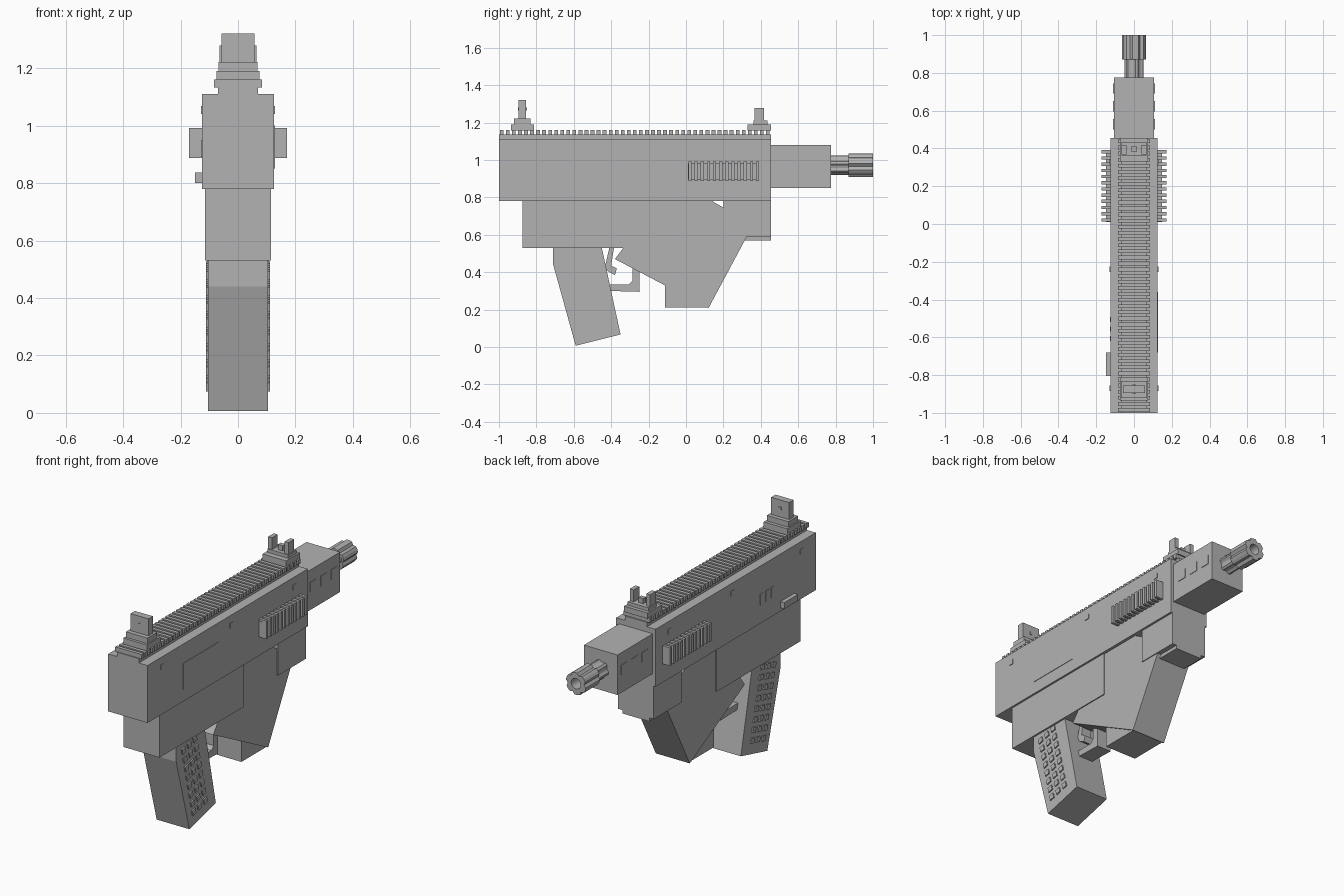
import bpy, bmesh, math

grey = bpy.data.materials.new("grey")
grey.diffuse_color = (0.45, 0.45, 0.45, 1)


def finish(name, bm):
    bmesh.ops.recalc_face_normals(bm, faces=bm.faces)
    me = bpy.data.meshes.new(name)
    bm.to_mesh(me)
    bm.free()
    me.materials.append(grey)
    ob = bpy.data.objects.new(name, me)
    bpy.context.collection.objects.link(ob)
    return ob


def add_prism(bm, pts, x0, x1):
    """Extrude a (y, z) outline from x0 to x1."""
    a = [bm.verts.new((x0, y, z)) for y, z in pts]
    b = [bm.verts.new((x1, y, z)) for y, z in pts]
    bm.faces.new(a)
    bm.faces.new(b[::-1])
    n = len(pts)
    for i in range(n):
        bm.faces.new((a[i], b[i], b[(i + 1) % n], a[(i + 1) % n]))


def add_box(bm, x0, x1, y0, y1, z0, z1):
    add_prism(bm, [(y0, z0), (y1, z0), (y1, z1), (y0, z1)], x0, x1)


def boxes(name, items):
    bm = bmesh.new()
    for it in items:
        add_box(bm, *it)
    return finish(name, bm)


def prism(name, pts, hx):
    bm = bmesh.new()
    add_prism(bm, pts, -hx, hx)
    return finish(name, bm)


def both(x0, x1, *rest):
    """The same box on the right and left sides."""
    return [(x0, x1, *rest), (-x1, -x0, *rest)]


# Main bodies
boxes("upper_body", [(-0.125, 0.125, -1, 0.455, 0.78, 1.11)])
boxes("lower_body", [(-0.114, 0.114, -0.875, -0.115, 0.53, 0.78)])
boxes("front_shroud", [(-0.107, 0.107, 0.455, 0.775, 0.85, 1.08)])
boxes("front_block", [(-0.113, 0.113, 0.2, 0.455, 0.59, 0.78),
                      (-0.085, 0.085, 0.31, 0.455, 0.57, 0.59)])

# Angled housing with the box beneath it
prism("angled_housing", [(-0.335, 0.53), (-0.38, 0.47), (0.12, 0.207), (0.325, 0.59),
                         (0.2, 0.59), (0.2, 0.745), (0.14, 0.78), (-0.115, 0.78),
                         (-0.115, 0.53)], 0.108)
boxes("housing_box", [(-0.1, 0.1, -0.112, 0.12, 0.21, 0.6)])

# Handle with rows of raised studs
prism("handle", [(-0.71, 0.53), (-0.71, 0.44), (-0.59, 0.007), (-0.35, 0.067),
                 (-0.45, 0.53)], 0.104)
bm = bmesh.new()
ca, sa = math.cos(0.245), math.sin(0.245)
for r in range(8):
    for c in range(3):
        y = -0.647 + 0.0515 * c + 0.0133 * r
        z = 0.482 + 0.0135 * c - 0.0555 * r
        pts = [(y + u * ca - v * sa, z + u * sa + v * ca)
               for u, v in ((-.015, -.015), (.015, -.015), (.015, .015), (-.015, .015))]
        add_prism(bm, pts, 0.104, 0.111)
        add_prism(bm, pts, -0.111, -0.104)
finish("handle_studs", bm)

# Trigger and its guard
prism("trigger", [(-0.41, 0.53), (-0.435, 0.42), (-0.41, 0.40), (-0.38, 0.385),
                  (-0.37, 0.42), (-0.40, 0.435), (-0.385, 0.53)], 0.03)
prism("trigger_guard", [(-0.42, 0.335), (-0.42, 0.30), (-0.248, 0.295), (-0.248, 0.43),
                        (-0.285, 0.43), (-0.285, 0.355), (-0.305, 0.335)], 0.045)

# Top rail with teeth
boxes("rail_base", [(-0.07, 0.07, -1, 0.455, 1.11, 1.135)])
n = 45
pitch = 1.455 / n
boxes("rail_teeth", [(-0.084, 0.084, -0.995 + i * pitch, -0.975 + i * pitch, 1.133, 1.16)
                     for i in range(n)])

# Sights
boxes("rear_sight", [(-0.075, 0.075, -0.935, -0.813, 1.157, 1.19),
                     (-0.068, 0.068, -0.92, -0.832, 1.19, 1.222),
                     (-0.057, 0.057, -0.895, -0.855, 1.222, 1.32),
                     (-0.008, 0.008, -0.899, -0.851, 1.265, 1.28)])
boxes("front_sight", [(-0.075, 0.075, 0.33, 0.455, 1.157, 1.19),
                      (-0.066, 0.066, 0.362, 0.435, 1.19, 1.21),
                      (-0.015, 0.015, 0.385, 0.41, 1.21, 1.24)]
      + both(0.04, 0.065, 0.367, 0.418, 1.21, 1.278))

# Ribbed side pads
pads = both(0.125, 0.148, 0.01, 0.39, 0.895, 0.98)
for i in range(12):
    y = 0.013 + i * 0.0328
    pads += both(0.125, 0.171, y, y + 0.017, 0.887, 0.991)
boxes("side_pads", pads)

# Small side details
rivets = []
for y in (-0.87, -0.24, 0.33):
    rivets += both(0.12, 0.129, y - 0.014, y + 0.014, 1.04, 1.068)
boxes("rivets", rivets)
boxes("port_cover", [(0.12, 0.128, -0.68, -0.36, 0.85, 1.0)])
boxes("selector", [(-0.149, -0.12, -0.805, -0.68, 0.80, 0.836)])
boxes("left_marks", [(-0.128, -0.12, y, y + 0.028, 0.89, 0.95)
                     for y in (-0.62, -0.57, -0.52)])
vents = []
for y in (0.5, 0.595, 0.69):
    vents += both(0.1, 0.11, y, y + 0.055, 0.955, 1.01)
boxes("shroud_vents", vents)


def tube(name, y0, y1, radii, hole, depth, zc=0.972):
    """Fluted tube along y with a blind hole at its front end."""
    bm = bmesh.new()
    k = len(radii)

    def ring(y, rr):
        return [bm.verts.new((r * math.cos((i + .5) * math.tau / k), y,
                              zc + r * math.sin((i + .5) * math.tau / k)))
                for i, r in enumerate(rr)]
    rings = [ring(y0, radii), ring(y1, radii), ring(y1, [hole] * k),
             ring(y1 - depth, [hole] * k)]
    for a, b in zip(rings, rings[1:]):
        for i in range(k):
            j = (i + 1) % k
            bm.faces.new((a[i], a[j], b[j], b[i]))
    bm.faces.new(rings[0])
    bm.faces.new(rings[-1])
    return finish(name, bm)


# Barrel and fluted muzzle
tube("barrel", 0.76, 0.88, [0.052, 0.052, 0.042, 0.042] * 6, 0.02, 0.01)
tube("muzzle", 0.87, 1.0, [0.064, 0.064, 0.064, 0.052] * 6, 0.03, 0.1)
